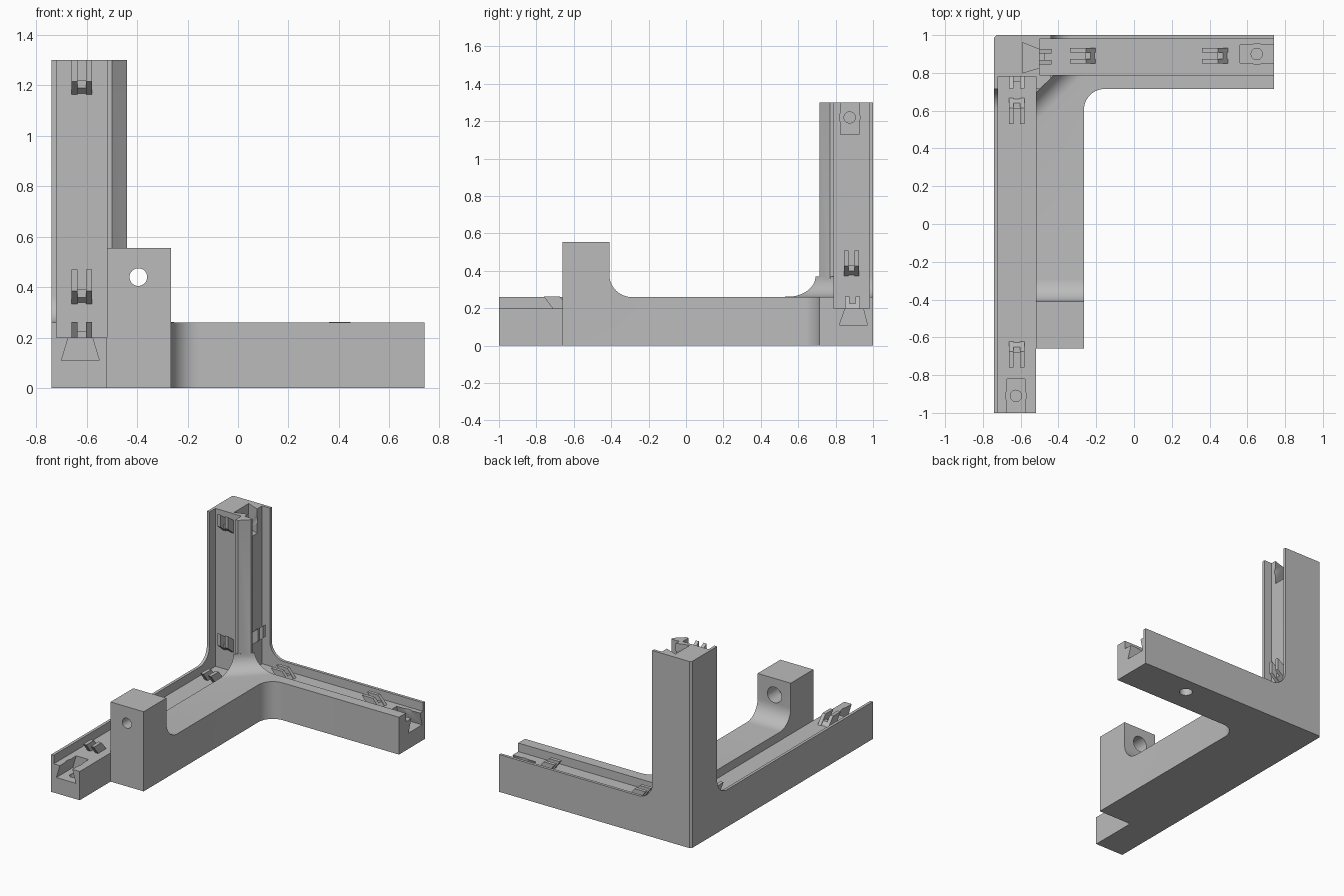
import bpy, bmesh, math
from mathutils import Matrix, Vector

if "Cube" in bpy.data.objects:
    bpy.data.objects.remove(bpy.data.objects["Cube"], do_unlink=True)

grey = bpy.data.materials.new("mid_grey")
grey.use_nodes = True
grey.diffuse_color = (0.5, 0.5, 0.5, 1)
grey.node_tree.nodes["Principled BSDF"].inputs["Base Color"].default_value = (0.5, 0.5, 0.5, 1)

AXES = {"x": lambda u, v, w: (w, u, v),
        "y": lambda u, v, w: (u, w, v),
        "z": lambda u, v, w: (u, v, w)}


def add_prism(bm, profile, axis, lo, hi):
    """Extrude a flat outline along an axis."""
    place = AXES[axis]
    low = [bm.verts.new(place(u, v, lo)) for u, v in profile]
    high = [bm.verts.new(place(u, v, hi)) for u, v in profile]
    bm.faces.new(low)
    bm.faces.new(high)
    n = len(profile)
    for i in range(n):
        j = (i + 1) % n
        bm.faces.new((low[i], low[j], high[j], high[i]))


def finish(name, bm, matrix=None):
    if matrix:
        bm.transform(matrix)
    bmesh.ops.recalc_face_normals(bm, faces=bm.faces[:])
    mesh = bpy.data.meshes.new(name)
    bm.to_mesh(mesh)
    bm.free()
    mesh.materials.append(grey)
    obj = bpy.data.objects.new(name, mesh)
    bpy.context.collection.objects.link(obj)
    return obj


def prism(name, profile, axis, lo, hi, matrix=None):
    bm = bmesh.new()
    add_prism(bm, profile, axis, lo, hi)
    return finish(name, bm, matrix)


def rect(u0, u1, v0, v1):
    return [(u0, v0), (u1, v0), (u1, v1), (u0, v1)]


def circle(u, v, r, n=32):
    return [(u + r * math.cos(2 * math.pi * i / n), v + r * math.sin(2 * math.pi * i / n))
            for i in range(n)]


def hollow(u, v, su, sv, r, n=10):
    """Concave quarter arc in the corner (u, v), opening towards su, sv."""
    return [(u + su * r * (1 - math.sin(a)), v + sv * r * (1 - math.cos(a)))
            for a in (math.pi / 2 * i / n for i in range(n + 1))]


def fillet(u, v, su, r):
    """Filler between a floor at v and a wall at u."""
    d = 0.03
    return [(u - su * d, v + r), (u - su * d, v - d), (u + su * r, v - d)] + hollow(u, v, su, 1, r)


def combine(target, tool, operation):
    mod = target.modifiers.new("combine", "BOOLEAN")
    mod.operation, mod.object, mod.solver = operation, tool, "EXACT"
    bpy.context.view_layer.objects.active = target
    bpy.ops.object.modifier_apply(modifier=mod.name)
    bpy.data.objects.remove(tool, do_unlink=True)


R = 0.11
TOP = 0.26

# L-shaped base with a rounded inner corner
outline = [(-0.74, -1), (-0.52, -1), (-0.52, -0.66), (-0.265, -0.66)]
outline += reversed(hollow(-0.265, 0.715, 1, -1, R))
outline += [(0.74, 0.715), (0.74, 1), (-0.728, 1), (-0.74, 0.988)]
frame = prism("corner_frame", outline, "z", 0, TOP)

# Channels along both arms
combine(frame, prism("front_channel", rect(-0.72, -0.52, -1.1, 0.78), "z", 0.2, 0.4), "DIFFERENCE")
combine(frame, prism("side_channel", rect(-0.5, 0.8, 0.79, 0.98), "z", 0.2, 0.4), "DIFFERENCE")

# Upright with two channels and a chamfered ridge
column = [(-0.74, 0.988), (-0.74, 0.715), (-0.72, 0.715), (-0.72, 0.78), (-0.52, 0.78),
          (-0.52, 0.715), (-0.5, 0.715), (-0.44, 0.77), (-0.44, 0.79), (-0.5, 0.79),
          (-0.5, 0.98), (-0.44, 0.98), (-0.44, 1), (-0.728, 1)]
combine(frame, prism("column", column, "z", 0.1, 1.3), "UNION")

# Fillets between the upright and the outer lips
combine(frame, prism("front_lip_fillet", fillet(0.715, TOP, -1, R), "x", -0.74, -0.72), "UNION")
combine(frame, prism("side_lip_fillet", fillet(-0.44, TOP, 1, R), "y", 0.98, 1), "UNION")

# Flared foot of the ridge
turn = Matrix.Translation((-0.47, 0.7425, 0)) @ Matrix.Rotation(-math.pi / 4, 4, "Z")
foot = prism("ridge_foot", fillet(0, TOP, 1, R), "y", -0.3, 0.3, turn)
combine(foot, prism("foot_limit", rect(-0.52, 0.3, 0.2, 0.79), "z", 0, 1), "INTERSECT")
combine(frame, foot, "UNION")

# Mounting post with a stepped hole
combine(frame, prism("post", rect(-0.52, -0.265, -0.66, -0.41), "z", 0.1, 0.555), "UNION")
combine(frame, prism("post_fillet", fillet(-0.41, TOP, 1, 0.12), "x", -0.52, -0.265), "UNION")
combine(frame, prism("post_hole", circle(-0.395, 0.44, 0.035), "y", -0.8, -0.3), "DIFFERENCE")
combine(frame, prism("post_bore", circle(-0.395, 0.44, 0.055), "y", -0.53, -0.2), "DIFFERENCE")

# Dovetail slots at the free ends, each with a round pocket
slots = [
    ([(-0.7, 0.11), (-0.55, 0.11), (-0.58, 0.21), (-0.67, 0.21)], "y", -1.1, -0.82,
     (-0.625, -0.91), "z", 0.11, 0.25),
    ([(0.82, 0.11), (0.97, 0.11), (0.945, 0.21), (0.855, 0.21)], "x", 0.56, 0.8,
     (0.65, 0.9), "z", 0.11, 0.25),
    ([(-0.59, 0.8), (-0.59, 0.96), (-0.49, 0.92), (-0.49, 0.83)], "z", 1.13, 1.4,
     (0.875, 1.22), "x", -0.59, -0.45),
]
for shape, axis, lo, hi, centre, bore, floor, mouth in slots:
    combine(frame, prism("slot", shape, axis, lo, hi), "DIFFERENCE")
    combine(frame, prism("bore", circle(*centre, 0.055), bore, floor + 0.003, mouth), "DIFFERENCE")
    combine(frame, prism("pocket", circle(*centre, 0.03), bore, floor - 0.05, mouth), "DIFFERENCE")

# Blind hole under the side arm
combine(frame, prism("under_hole", circle(0.3, 0.88, 0.042), "z", -0.1, 0.1), "DIFFERENCE")


def clip(name, origin, along, up):
    """Two hooked prongs joined by a low web."""
    along, up = Vector(along), Vector(up)
    side = up.cross(along)
    m = Matrix((along, side, up)).transposed().to_4x4()
    m.translation = Vector(origin)
    hook = [(0, -0.004), (0.055, 0.062), (0.14, 0.062), (0.09, -0.004)]
    web = [(0.005, -0.004), (0.03, 0.025), (0.06, 0.025), (0.06, -0.004)]
    bm = bmesh.new()
    for s in (-1, 1):
        add_prism(bm, hook, "y", s * 0.017, s * 0.041)
    add_prism(bm, web, "y", -0.017, 0.017)
    finish(name, bm, m)


# Clips in the channels
for i, y in enumerate((0.67, -0.62)):
    clip(f"front_arm_clip_{i + 1}", (-0.62, y, 0.2), (0, -1, 0), (0, 0, 1))
for i, x in enumerate((-0.2, 0.5)):
    clip(f"side_arm_clip_{i + 1}", (x, 0.89, 0.2), (-1, 0, 0), (0, 0, 1))
for i, z in enumerate((0.33, 1.16)):
    clip(f"column_front_clip_{i + 1}", (-0.62, 0.78, z), (0, 0, 1), (0, -1, 0))
clip("column_side_clip", (-0.5, 0.885, 0.37), (0, 0, 1), (1, 0, 0))

# Smooth the rounded parts only
bpy.ops.object.select_all(action="DESELECT")
frame.select_set(True)
bpy.context.view_layer.objects.active = frame
bpy.ops.object.shade_smooth_by_angle(angle=math.radians(30))
